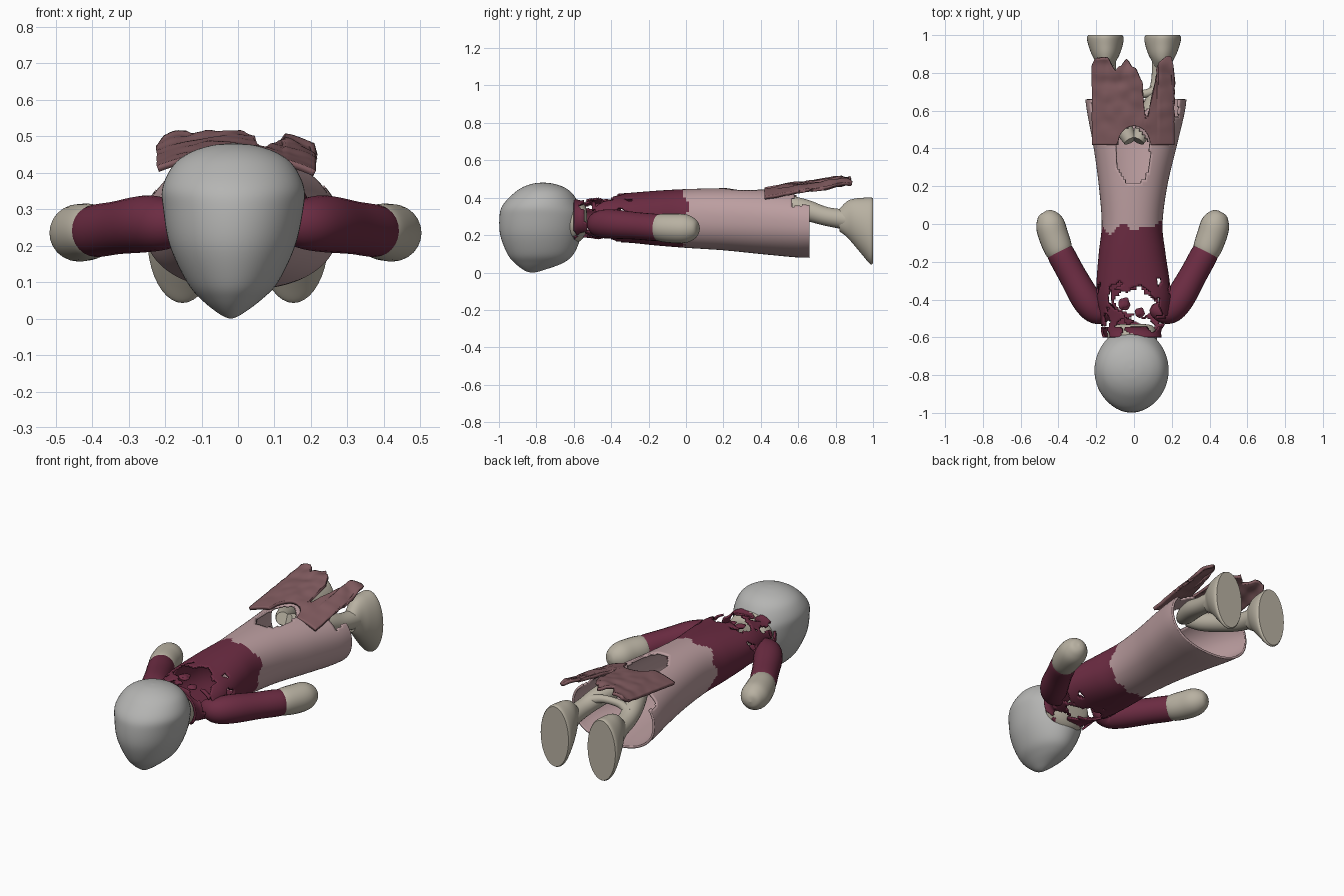
import bpy, bmesh, math
from mathutils import Vector, noise

if "Cube" in bpy.data.objects:
    bpy.data.objects.remove(bpy.data.objects["Cube"])


def material(name, rgb):
    m = bpy.data.materials.new(name)
    m.diffuse_color = (*rgb, 1)
    m.use_nodes = True
    m.node_tree.nodes["Principled BSDF"].inputs["Base Color"].default_value = m.diffuse_color
    return m


WINE = material("wine", (0.15, 0.025, 0.055))
PINK = material("pink", (0.50, 0.34, 0.35))
DUSK = material("dusk", (0.22, 0.105, 0.115))
BONE = material("bone", (0.48, 0.44, 0.36))
PALE = material("pale", (0.46, 0.46, 0.45))


def n3(x, y, z, f):
    return noise.noise(Vector((x, y, z)) * f)


def finish(bm, name, mats, thickness=0):
    bmesh.ops.recalc_face_normals(bm, faces=bm.faces)
    me = bpy.data.meshes.new(name)
    bm.to_mesh(me)
    bm.free()
    ob = bpy.data.objects.new(name, me)
    bpy.context.collection.objects.link(ob)
    for m in mats:
        me.materials.append(m)
    for p in me.polygons:
        p.use_smooth = True
    if thickness:
        sol = ob.modifiers.new("thickness", "SOLIDIFY")
        sol.thickness = thickness
        sol.offset = 0
    bpy.context.view_layer.objects.active = ob
    ob.select_set(True)
    bpy.ops.object.shade_smooth_by_angle(angle=math.radians(50))
    ob.select_set(False)
    return ob


def smooth_rows(rows, steps):
    # Catmull-Rom through the profile rows
    out = []
    for i in range(len(rows) - 1):
        a, b, c, d = (rows[max(0, min(len(rows) - 1, i + k))] for k in (-1, 0, 1, 2))
        for s in range(steps):
            t = s / steps
            out.append([0.5 * (2 * q + (r - p) * t + (2 * p - 5 * q + 4 * r - u) * t * t
                               + (3 * q - p - 3 * r + u) * t ** 3)
                        for p, q, r, u in zip(a, b, c, d)])
    return out + [list(rows[-1])]


def loft(rows, axis="Y", steps=6, sides=40, power=2.0, caps=True):
    """rows: position on axis, centre x, half width x, low, high of the third axis"""
    bm = bmesh.new()
    rings = []
    for w, cx, rx, lo, hi in smooth_rows(rows, steps):
        ring = []
        for k in range(sides):
            a = 2 * math.pi * k / sides
            c, s = math.cos(a), math.sin(a)
            x = cx + rx * math.copysign(abs(c) ** (2 / power), c)
            v = (lo + hi) / 2 + (hi - lo) / 2 * math.copysign(abs(s) ** (2 / power), s)
            ring.append(bm.verts.new((x, w, v) if axis == "Y" else (x, v, w)))
        rings.append(ring)
    for r0, r1 in zip(rings, rings[1:]):
        for k in range(sides):
            j = (k + 1) % sides
            bm.faces.new((r0[k], r0[j], r1[j], r1[k]))
    if caps:
        bm.faces.new(rings[0])
        bm.faces.new(rings[-1])
    return bm


def limb(name, path, mat, sides=24):
    """tube with round ends along points (x, y, z, radius)"""
    pts = smooth_rows(path, 6)
    bm = bmesh.new()
    rings = []
    for i, p in enumerate(pts):
        d = (Vector(pts[min(i + 1, len(pts) - 1)][:3]) - Vector(pts[max(i - 1, 0)][:3])).normalized()
        u = d.cross(Vector((0, 0, 1))).normalized()
        v = u.cross(d)
        rings.append([bm.verts.new(Vector(p[:3]) + max(p[3], 0.001) *
                      (u * math.cos(2 * math.pi * k / sides) + v * math.sin(2 * math.pi * k / sides)))
                      for k in range(sides)])
    for r0, r1 in zip(rings, rings[1:]):
        for k in range(sides):
            bm.faces.new((r0[k], r0[k - 1], r1[k - 1], r1[k]))
    bm.faces.new(rings[0])
    bm.faces.new(rings[-1])
    return finish(bm, name, [mat])


# head: egg with its point downwards
head = loft([(0, -.02, .004, -.83, -.81), (.012, -.02, .03, -.865, -.765), (.05, -.018, .08, -.915, -.66),
             (.1, -.015, .125, -.955, -.60), (.2, -.015, .172, -.993, -.56), (.3, -.013, .192, -.997, -.55),
             (.36, -.013, .194, -.98, -.57), (.42, -.013, .165, -.925, -.605), (.455, -.013, .12, -.875, -.65),
             (.475, -.013, .06, -.82, -.71), (.481, -.013, .004, -.77, -.76)], axis="Z", sides=56)
finish(head, "head", [PALE])
# neck stump under the back of the head
finish(loft([(-.66, -.01, .13, .14, .40), (-.58, -.01, .13, .16, .39), (-.54, -.01, .11, .2, .36),
             (-.53, -.01, .07, .24, .33)]), "neck", [BONE])

# dress: one hollow torn shell from neckline to hem
dress = loft([(-.6, -.01, .15, .17, .39), (-.56, -.015, .155, .19, .38), (-.51, 0, .17, .19, .39),
              (-.4, 0, .19, .17, .412), (-.3, -.005, .187, .165, .42), (-.15, -.01, .17, .15, .432),
              (0, -.01, .155, .138, .44), (.2, -.005, .175, .125, .445), (.4, .005, .212, .105, .445),
              (.58, .01, .25, .088, .44), (.66, .01, .262, .085, .43)],
             steps=11, sides=100, power=2.25, caps=False)
torn = []
for f in dress.faces:
    x, y, z = f.calc_center_median()
    n = n3(x, y, z, 14)
    back = z > .29
    seat = back and ((x + .005) / .09) ** 2 + ((y - .37) / .155) ** 2 < 1 + .35 * n
    tail = z > .345 and y > .58 + .06 * n and abs(x) < .235
    chest = (x / .115) ** 2 + ((y + .42) / (.095 if back else .075)) ** 2 < 1 + .8 * n
    scrap = y < -.29 and n3(x, y, z, 17) > .27
    gap = -.545 < y < -.5 and n > -.05
    if seat or tail or chest or scrap or gap:
        torn.append(f)
    f.material_index = 0 if y < -.02 + .06 * n3(x, 0, z, 12) else 1
bmesh.ops.delete(dress, geom=torn, context="FACES")
finish(dress, "dress", [WINE, PINK], .012)

# scraps across the open back of the collar
for i, (x, y, z, r) in enumerate([(-.05, -.425, .38, .03), (.03, -.47, .36, .025)]):
    bm = bmesh.new()
    bmesh.ops.create_icosphere(bm, subdivisions=3, radius=r)
    for v in bm.verts:
        v.co *= 1 + .5 * n3(*v.co, 40)
        v.co.z *= .4
        v.co += Vector((x, y, z))
    finish(bm, f"collar_scrap_{i}", [WINE])

# torn tail of the skirt: lifted strips with a ragged end
ENDS = [(-.225, .82), (-.2, .88), (-.14, .88), (-.1, .81), (-.04, .87), (0, .83), (.045, .76), (.055, .58),
        (.075, .57), (.1, .7), (.13, .85), (.17, .89), (.2, .88), (.22, .62)]


def tail_end(x):
    for (x0, y0), (x1, y1) in zip(ENDS, ENDS[1:]):
        if x <= x1:
            return y0 + (y1 - y0) * max(0, (x - x0) / (x1 - x0))
    return ENDS[-1][1]


tail = bmesh.new()
NX, NY = 60, 50
grid = []
for i in range(NX + 1):
    x = -.22 + .43 * i / NX
    hole = 1 - (x / .085) ** 2
    y0 = .42 + (.1 * math.sqrt(hole) if hole > 0 else 0)
    y1 = tail_end(x) + .015 * n3(x, 0, 0, 40)
    col = []
    for j in range(NY + 1):
        y = y0 + (y1 - y0) * j / NY
        lift = max(0, (y - .4) / .48)
        z = .448 + .067 * lift - 1.0 * (x + .02) ** 2 + .02 * lift * n3(x, y, 0, 14)
        if x > .13:
            z += .012 * lift
        col.append(tail.verts.new((x, y, z)))
    grid.append(col)
for a, b in zip(grid, grid[1:]):
    for j in range(NY):
        tail.faces.new((a[j], b[j], b[j + 1], a[j + 1]))
finish(tail, "skirt_tail", [DUSK], .018)

# arms, hands, legs and feet on both sides
for side, s in (("left", -1), ("right", 1)):
    dx = -.007
    limb(f"{side}_sleeve", [(s * .10 + dx, -.44, .27, .02), (s * .13 + dx, -.455, .265, .05),
                            (s * .19 + dx, -.46, .26, .07), (s * .245 + dx, -.4, .26, .078),
                            (s * .32 + dx, -.27, .25, .073), (s * .385 + dx, -.15, .24, .071),
                            (s * .39 + dx, -.14, .24, .05)], WINE)
    limb(f"{side}_hand", [(s * .37 + dx, -.18, .242, .05), (s * .39 + dx, -.14, .24, .073),
                          (s * .42 + dx, -.06, .236, .079), (s * .437 + dx, 0, .235, .076),
                          (s * .449 + dx, .04, .235, .058), (s * .455 + dx, .062, .235, .034),
                          (s * .458 + dx, .07, .235, .001)], BONE)
    limb(f"{side}_leg", [(s * .02, .44, .40, .035), (s * .06, .52, .37, .05), (s * .11, .64, .335, .055),
                         (s * .14, .75, .30, .05), (s * .15, .88, .28, .055)], BONE)
    finish(loft([(.82, s * .15, .042, .22, .34), (.86, s * .15, .055, .19, .38), (.9, s * .15, .075, .145, .395),
                 (.95, s * .151, .092, .085, .4), (.985, s * .152, .097, .045, .402),
                 (1.0, s * .152, .09, .048, .397)]), f"{side}_foot", [BONE])

# web of lining bridging the legs
limb("leg_bridge", [(-.14, .72, .33, .03), (-.06, .69, .35, .022), (.06, .69, .35, .022), (.14, .72, .33, .03)], BONE)
